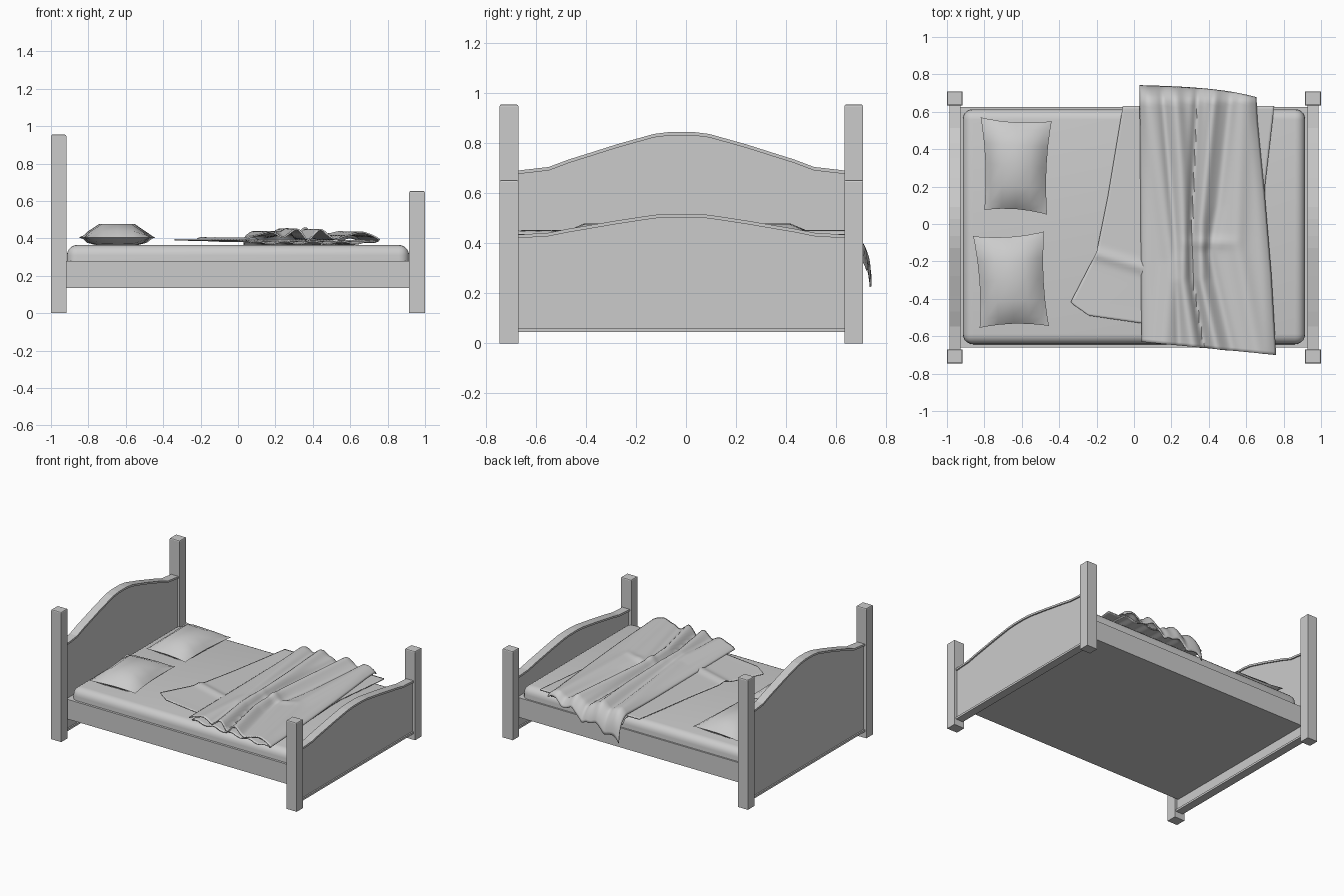
import bpy, bmesh, math

if "Cube" in bpy.data.objects:
    bpy.data.objects.remove(bpy.data.objects["Cube"])

CY = -0.018  # centre line of the bed frame


def make(name, verts, faces, smooth=None):
    me = bpy.data.meshes.new(name)
    me.from_pydata(verts, [], faces)
    bm = bmesh.new()
    bm.from_mesh(me)
    bmesh.ops.recalc_face_normals(bm, faces=bm.faces)
    bm.to_mesh(me)
    bm.free()
    ob = bpy.data.objects.new(name, me)
    bpy.context.collection.objects.link(ob)
    if smooth:
        bpy.ops.object.select_all(action='DESELECT')
        ob.select_set(True)
        bpy.context.view_layer.objects.active = ob
        bpy.ops.object.shade_smooth_by_angle(angle=math.radians(smooth))
    return ob


def box(name, lo, hi, smooth=None):
    v = [(x, y, z) for x in (lo[0], hi[0]) for y in (lo[1], hi[1]) for z in (lo[2], hi[2])]
    f = [(0, 1, 3, 2), (4, 6, 7, 5), (0, 4, 5, 1), (2, 3, 7, 6), (0, 2, 6, 4), (1, 5, 7, 3)]
    return make(name, v, f, smooth)


def extrude_x(name, loop, x0, x1):
    n = len(loop)
    v = [(x, y, z) for x in (x0, x1) for y, z in loop]
    f = [tuple(range(n)), tuple(range(n, 2 * n))]
    f += [(i, (i + 1) % n, (i + 1) % n + n, i + n) for i in range(n)]
    return make(name, v, f)


def lerp_line(pts, t):
    """Value on a list of (key, a, b...) points, smoothly eased."""
    if t <= pts[0][0]:
        return pts[0][1:]
    for p, q in zip(pts, pts[1:]):
        if t <= q[0]:
            k = (t - p[0]) / (q[0] - p[0])
            return tuple(a + (b - a) * k for a, b in zip(p[1:], q[1:]))
    return pts[-1][1:]


# Posts with softened tops
for end, x0, x1, top in (("head", -1, -0.918, 0.955), ("foot", 0.915, 1, 0.653)):
    for side, y0, y1 in (("front", -0.745, -0.67), ("back", 0.633, 0.708)):
        p = box(f"{end}_post_{side}", (x0, y0, 0), (x1, y1, top))
        bm = bmesh.new()
        bm.from_mesh(p.data)
        edges = [e for e in bm.edges if all(v.co.z > top - 0.01 for v in e.verts)]
        bmesh.ops.bevel(bm, geom=edges, offset=0.008, segments=2, profile=0.5, affect='EDGES')
        bm.to_mesh(p.data)
        bm.free()

# Arched end boards with cap rails
arch = [(0.66, 0), (0.53, .015), (0.45, .045), (0.37, .07), (0.26, .105), (0.11, .147), (0.045, .155)]
for end, xc, z0, k in (("head", -0.957, 0.69, 1.0), ("foot", 0.957, 0.434, 0.54)):
    crest = [(CY - d, z0 + k * h) for d, h in arch] + [(CY + d, z0 + k * h) for d, h in reversed(arch)]
    low = [(y, z - 0.014) for y, z in crest]
    extrude_x(f"{end}board", low + [(CY + 0.66, 0.055), (CY - 0.66, 0.055)], xc - 0.02, xc + 0.02)
    extrude_x(f"{end}board_cap", crest + low[::-1], xc - 0.03, xc + 0.03)
    box(f"{end}board_base", (xc - 0.03, CY - 0.66, 0.045), (xc + 0.03, CY + 0.66, 0.06))

# Bed base and mattress
box("bed_base", (-0.94, -0.66, 0.135), (0.94, 0.625, 0.28))
m = box("mattress", (-0.915, -0.643, 0.2), (0.915, 0.613, 0.365))
bm = bmesh.new()
bm.from_mesh(m.data)
bmesh.ops.bevel(bm, geom=[e for e in bm.edges if max(v.co.z for v in e.verts) > 0.3],
                offset=0.055, segments=5, profile=0.5, affect='EDGES')
bm.to_mesh(m.data)
bm.free()
bpy.ops.object.select_all(action='DESELECT')
m.select_set(True)
bpy.context.view_layer.objects.active = m
bpy.ops.object.shade_smooth_by_angle(angle=math.radians(35))


# Pillows: four corners, pinched sides, puffed faces
def pillow(name, c):
    s = [-1, -0.82, -0.45, 0, 0.45, 0.82, 1]
    n = len(s)
    v, f = [], []
    for sign in (1, -1):
        for a in s:
            for b in s:
                px = a * (1 - 0.09 * (1 - b * b) * abs(a))
                py = b * (1 - 0.07 * (1 - a * a) * abs(b))
                w = [(1 - px) * (1 - py), (1 + px) * (1 - py), (1 + px) * (1 + py), (1 - px) * (1 + py)]
                x, y = (sum(wi * ci[k] for wi, ci in zip(w, c)) / 4 for k in (0, 1))
                puff = min(1, 1.75 * (1 - abs(a))) * min(1, 2.2 * (1 - abs(b)))
                z = 0.405 + (0.073 * puff ** 0.8 if sign > 0 else -0.045 * min(1, 2 * puff))
                v.append((x, y, z))
        o = 0 if sign > 0 else n * n
        f += [(o + i * n + j, o + i * n + n + j, o + i * n + n + j + 1, o + i * n + j + 1)
              for i in range(n - 1) for j in range(n - 1)]
    ob = make(name, v, f)
    bm = bmesh.new()
    bm.from_mesh(ob.data)
    bmesh.ops.remove_doubles(bm, verts=bm.verts, dist=0.0005)
    bmesh.ops.recalc_face_normals(bm, faces=bm.faces)
    bm.to_mesh(ob.data)
    bm.free()
    bpy.ops.object.select_all(action='DESELECT')
    ob.select_set(True)
    bpy.context.view_layer.objects.active = ob
    bpy.ops.object.shade_smooth_by_angle(angle=math.radians(40))


pillow("pillow_back", [(-0.80, 0.075), (-0.465, 0.05), (-0.44, 0.55), (-0.82, 0.57)])
pillow("pillow_front", [(-0.825, -0.555), (-0.455, -0.545), (-0.48, -0.04), (-0.86, -0.065)])


# Draped cloth between a left and a right edge line: points are (t, x, y)
def cloth(name, left, right, height, nu=60, nv=80, hang=0.66):
    v, f = [], []
    for j in range(nv + 1):
        l, r = lerp_line(left, j / nv), lerp_line(right, j / nv)
        for i in range(nu + 1):
            u = i / nu
            x, y = (a + (b - a) * u for a, b in zip(l, r))
            z = height(x, y, u)
            over = max(0, y - hang)
            if over:
                y = hang + 0.088 * (1 - math.exp(-over / 0.088))
                z -= 0.75 * over
            v.append((x, y, z))
    w = nu + 1
    f = [(j * w + i, j * w + i + 1, j * w + w + i + 1, j * w + w + i) for j in range(nv) for i in range(nu)]
    ob = make(name, v, f, 50)
    mod = ob.modifiers.new("thickness", 'SOLIDIFY')
    mod.thickness = 0.008


# Fold lines: points (y, x), height, width at both ends
folds = [
    ([(-0.7, 0.16), (-0.2, 0.2), (0.3, 0.13), (0.75, 0.07)], 0.022, 0.05),
    ([(-0.7, 0.32), (-0.3, 0.26), (-0.1, 0.27), (0.3, 0.25), (0.7, 0.22)], 0.036, 0.04),
    ([(-0.7, 0.38), (-0.3, 0.315), (-0.1, 0.305), (0.7, 0.34)], -0.026, 0.022),
    ([(-0.7, 0.45), (-0.3, 0.36), (0, 0.36), (0.7, 0.43)], 0.034, 0.035),
    ([(-0.7, 0.53), (-0.15, 0.4), (0.1, 0.45), (0.7, 0.52)], -0.018, 0.03),
    ([(-0.7, 0.66), (-0.1, 0.55), (0.7, 0.58)], 0.02, 0.05),
    ([(-0.7, 0.24), (-0.25, 0.23), (-0.1, 0.22), (0.7, 0.15)], -0.012, 0.02),
]


def top_height(x, y, u):
    z = 0.417
    for line, h, w in folds:
        d = (x - lerp_line(line, y)[0]) / w
        z += h * math.exp(-d * d)
    z += 0.012 * math.exp(-((x - 0.4) / 0.12) ** 2 - ((y + 0.1) / 0.03) ** 2)
    edge = max(0, abs(u - 0.5) - 0.42) / 0.08
    return max(0.383, z - 0.022 * edge * edge)


def under_height(x, y, u):
    z = 0.39 + 0.012 * math.exp(-((y + 0.16 + 0.3 * (x + 0.2)) / 0.03) ** 2) * (x < 0.1)
    return z + 0.008 * (1 - u) * min(1, max(0, 0.4 - y))


cloth("blanket_top",
      [(0, 0.04, -0.63), (0.5, 0.035, 0.05), (0.9, 0.03, 0.65), (1, 0.03, 0.90)],
      [(0, 0.76, -0.70), (0.3, 0.735, -0.27), (0.6, 0.70, 0.15), (0.9, 0.66, 0.56), (1, 0.655, 0.68)],
      top_height)
cloth("blanket_under",
      [(0, -0.24, -0.49), (0.06, -0.34, -0.42), (0.3, -0.2, -0.15), (0.6, -0.14, 0.15), (1, -0.06, 0.63)],
      [(0, 0.72, -0.63), (0.3, 0.70, -0.2), (0.65, 0.70, 0.2), (1, 0.75, 0.63)],
      under_height)
# Folded middle layer closing the gap under the top folds
cloth("blanket_inner",
      [(0, 0.06, -0.62), (1, 0.03, 0.71)], [(0, 0.74, -0.68), (0.6, 0.69, 0.15), (1, 0.64, 0.66)],
      lambda x, y, u: 0.382 + 0.008 * math.sin(9 * math.pi * u))
